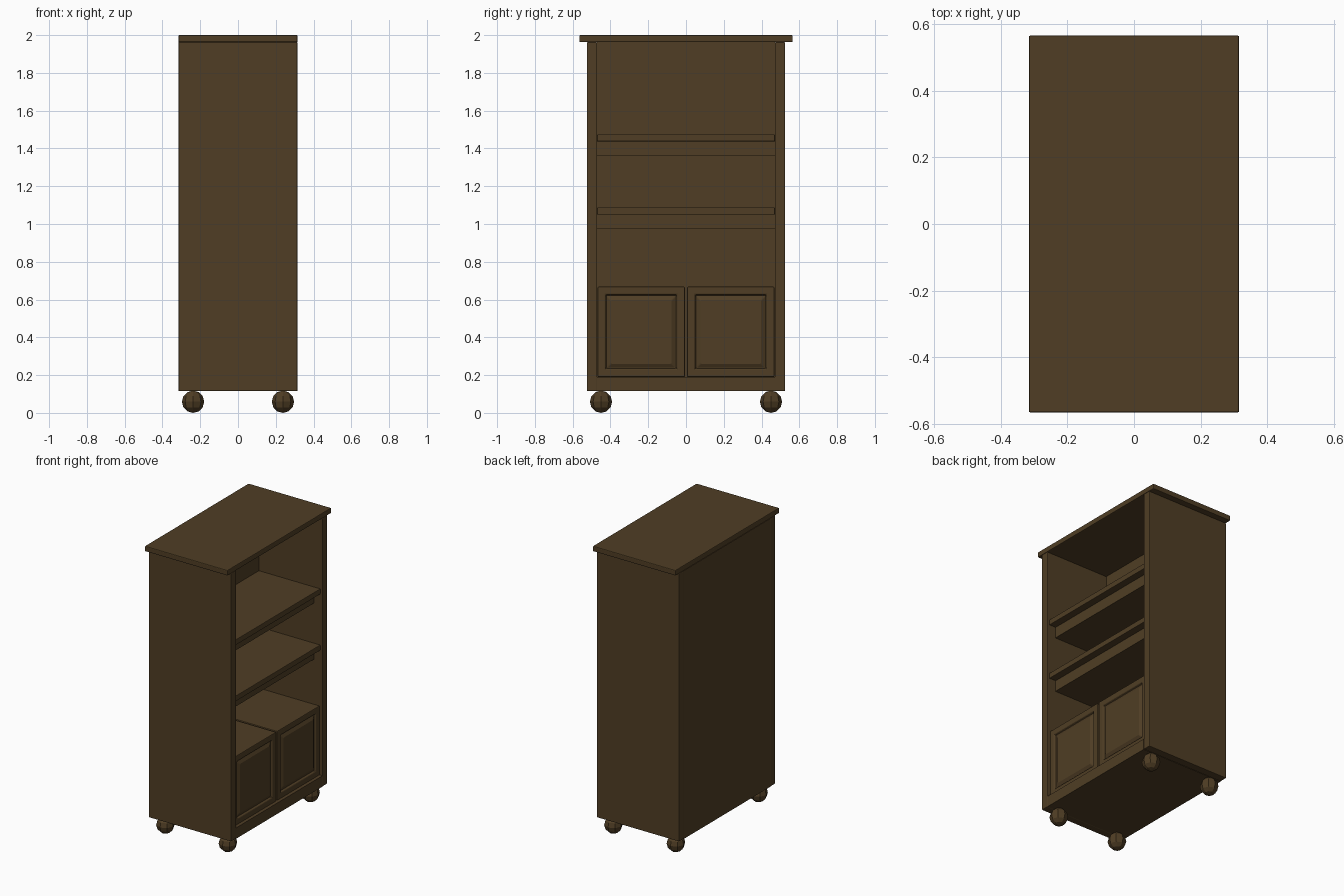
import bpy, bmesh
from mathutils import Vector

cube = bpy.data.objects.get("Cube")
if cube:
    bpy.data.objects.remove(cube, do_unlink=True)

wood = bpy.data.materials.new("dark_brown_wood")
wood.use_nodes = True
colour = (0.08, 0.048, 0.018, 1)
wood.diffuse_color = colour
wood.node_tree.nodes["Principled BSDF"].inputs["Base Color"].default_value = colour


def add_object(name, bm, bevel=0):
    mesh = bpy.data.meshes.new(name)
    bm.to_mesh(mesh)
    bm.free()
    mesh.materials.append(wood)
    obj = bpy.data.objects.new(name, mesh)
    bpy.context.collection.objects.link(obj)
    if bevel:
        mod = obj.modifiers.new("soft_edges", "BEVEL")
        mod.width = bevel
        mod.segments = 2
        mod.limit_method = "ANGLE"
    return obj


def box_mesh(low, high):
    bm = bmesh.new()
    bmesh.ops.create_cube(bm, size=1)
    low, high = Vector(low), Vector(high)
    bmesh.ops.scale(bm, vec=high - low, verts=bm.verts)
    bmesh.ops.translate(bm, vec=(low + high) / 2, verts=bm.verts)
    return bm


def box(name, low, high, bevel=0):
    return add_object(name, box_mesh(low, high), bevel)


DEPTH = 0.315    # half depth of the case along x; the open side faces +x
OUTER = 0.525    # half width of the case
INNER = 0.47     # half width of the opening
BACK = -0.17     # inner face of the back
BASE, FLOOR, CEILING = 0.115, 0.19, 1.963

# Case: thick back, base and overhanging top
box("back_panel", (-DEPTH, -INNER, FLOOR), (BACK, INNER, CEILING))
box("base", (-DEPTH, -INNER, BASE), (DEPTH, INNER, FLOOR))
box("top_board", (-DEPTH, -0.565, CEILING), (DEPTH, 0.565, 2), 0.005)

# Shelves, each a board with a set-back support underneath
for level, top in (("upper", 1.475), ("lower", 1.088)):
    box(level + "_shelf", (BACK, -INNER, top - 0.038), (0.3, INNER, top), 0.004)
    box(level + "_shelf_support", (BACK, -INNER, top - 0.113), (0.25, INNER, top - 0.038))

for side, s in (("right", -1), ("left", 1)):
    # Side panel
    ys = sorted((s * INNER, s * OUTER))
    box(side + "_side_panel", (-DEPTH, ys[0], BASE), (DEPTH, ys[1], CEILING), 0.005)

    # Cupboard half with a fielded panel on its door face
    ys = sorted((s * 0.006, s * (INNER - 0.002)))
    bm = box_mesh((BACK, ys[0], FLOOR), (0.295, ys[1], 0.668))
    bm.normal_update()
    door = max(bm.faces, key=lambda f: f.normal.x)
    for width, rise in ((0.058, 0), (0.006, -0.014), (0.035, 0.014)):
        bmesh.ops.inset_region(bm, faces=[door], thickness=width, depth=rise)
    add_object(side + "_cupboard", bm, 0.005)

    # Faceted ball feet
    for end, x in (("back", -0.238), ("front", 0.238)):
        bm = bmesh.new()
        bmesh.ops.create_uvsphere(bm, u_segments=8, v_segments=6, radius=0.059)
        bmesh.ops.translate(bm, vec=(x, s * 0.45, 0.059), verts=bm.verts)
        add_object(side + "_" + end + "_foot", bm)
